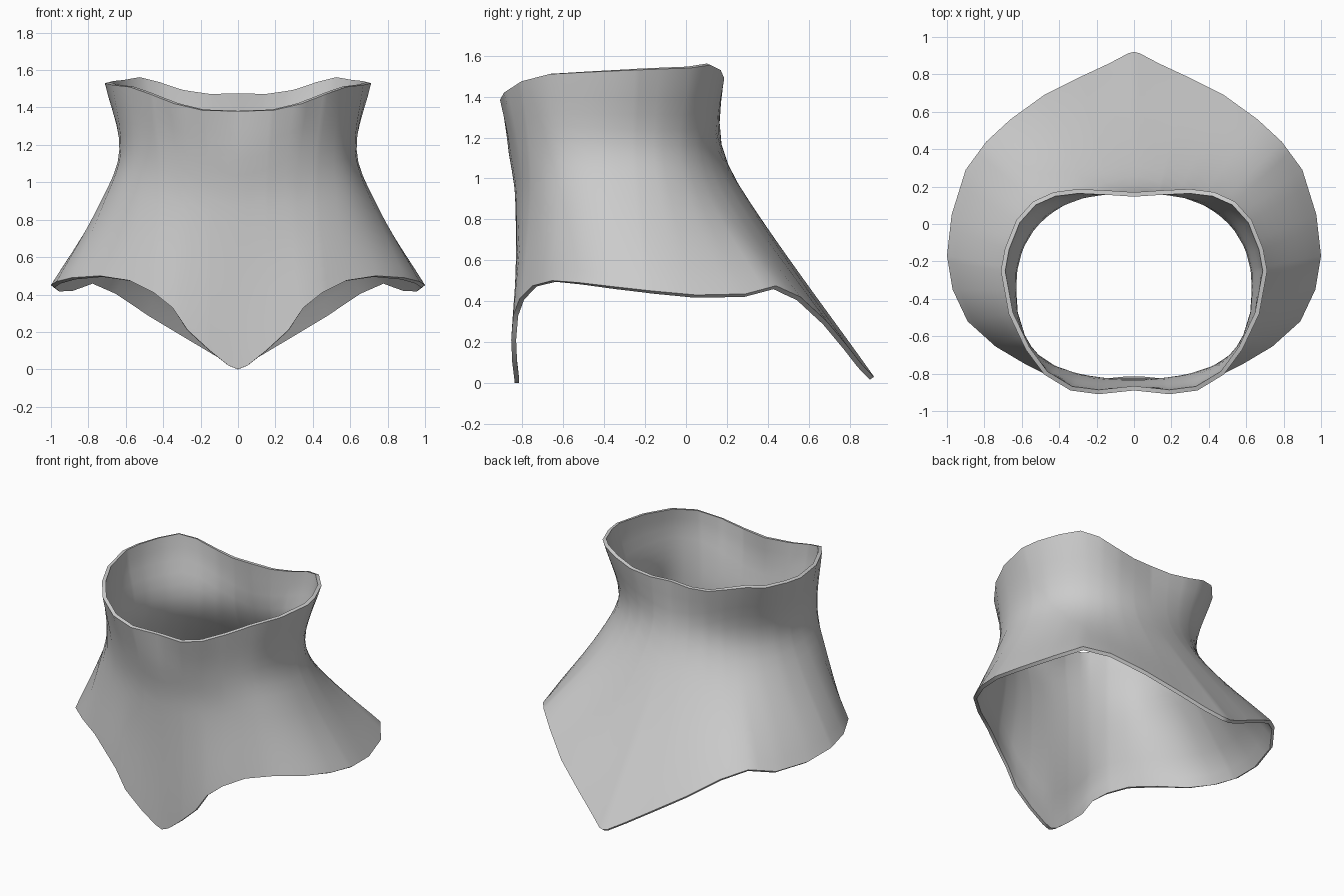
import bpy, bmesh, math
from mathutils import Vector

if "Cube" in bpy.data.objects:
    bpy.data.objects.remove(bpy.data.objects["Cube"])

CENTRE_Y = -0.36   # axis of the neck opening
ROWS = 16

# Right half of each rim, from front centre to back centre
top_rim = [(0, -.89, 1.38), (.19, -.91, 1.385), (.34, -.89, 1.42), (.48, -.805, 1.475),
           (.58, -.67, 1.51), (.67, -.48, 1.52), (.712, -.25, 1.53), (.69, -.13, 1.535),
           (.63, .02, 1.54), (.54, .12, 1.555), (.43, .17, 1.53), (.30, .187, 1.49),
           (.15, .18, 1.47), (0, .17, 1.475)]
hem = [(0, -.84, 0), (.05, -.84, .02), (.15, -.85, .10), (.27, -.855, .21), (.35, -.845, .33),
       (.45, -.815, .41), (.58, -.75, .475), (.74, -.655, .50), (.89, -.52, .49),
       (.97, -.35, .47), (1, -.17, .45), (.975, .05, .43), (.90, .29, .435),
       (.79, .44, .475), (.66, .56, .42), (.48, .69, .30), (.28, .79, .18),
       (.13, .86, .09), (.03, .913, .035), (0, .92, .03)]


def azimuth(p):
    return math.atan2(p[0], CENTRE_Y - p[1])


def on_rim(rim, a):
    """Point of a rim at azimuth a."""
    for p, q in zip(rim, rim[1:]):
        if a <= azimuth(q) + 1e-6:
            t = (a - azimuth(p)) / (azimuth(q) - azimuth(p))
            return Vector(p).lerp(Vector(q), t)
    return Vector(rim[-1])


def on_oval(a, side, front, back, n, z):
    """Point of a squarish oval, deeper at the back than the front."""
    s, c = math.sin(a), math.cos(a)
    depth = front if c > 0 else back
    r = (abs(s / side) ** n + abs(c / depth) ** n) ** (-1 / n)
    return Vector((r * s, CENTRE_Y - r * c, z))


def spline(pts, t):
    """Smooth curve through the points, spaced by their distance."""
    d = [0]
    for p, q in zip(pts, pts[1:]):
        d.append(d[-1] + (q - p).length)
    t *= d[-1]
    i = max(k for k in range(len(pts) - 1) if d[k] <= t + 1e-6)

    def slope(k):
        lo, hi = max(k - 1, 0), min(k + 1, len(pts) - 1)
        return (pts[hi] - pts[lo]) / (d[hi] - d[lo])
    h = d[i + 1] - d[i]
    u = (t - d[i]) / h
    return (pts[i] * (2*u**3 - 3*u**2 + 1) + slope(i) * h * (u**3 - 2*u**2 + u)
            + pts[i + 1] * (3*u**2 - 2*u**3) + slope(i + 1) * h * (u**3 - u**2))


# Columns through the corners of both rims
angles = [azimuth(p) for p in hem]
for p in top_rim:
    if all(abs(azimuth(p) - a) > .03 for a in angles):
        angles.append(azimuth(p))
angles.sort()

# Columns of cloth: collar rim, waist of the neck, shoulder, hem
half = []
for a in angles:
    ctrl = [on_rim(top_rim, a),
            on_oval(a, .635, .512, .535, 2.35, 1.16),
            on_oval(a, .732, .475, .662, 2.2, .90),
            on_rim(hem, a)]
    half.append([spline(ctrl, j / ROWS) for j in range(ROWS + 1)])
mirrored = [[Vector((-v.x, v.y, v.z)) for v in col] for col in half[-2:0:-1]]

bm = bmesh.new()
grid = [[bm.verts.new(v) for v in col] for col in half + mirrored]
for i, col in enumerate(grid):
    nxt = grid[(i + 1) % len(grid)]
    for j in range(ROWS):
        bm.faces.new((col[j], col[j + 1], nxt[j + 1], nxt[j]))
mesh = bpy.data.meshes.new("neck_scarf")
bm.to_mesh(mesh)
bm.free()
scarf = bpy.data.objects.new("neck_scarf", mesh)
bpy.context.collection.objects.link(scarf)

cloth = bpy.data.materials.new("grey cloth")
cloth.diffuse_color = (.6, .6, .6, 1)
cloth.use_nodes = True
cloth.node_tree.nodes["Principled BSDF"].inputs["Base Color"].default_value = cloth.diffuse_color
mesh.materials.append(cloth)

# Thin cloth that thickens to a folded edge at both rims
folds = scarf.vertex_groups.new(name="folds")
for v in range(len(mesh.vertices)):
    from_edge = min(v % (ROWS + 1), ROWS - v % (ROWS + 1))
    folds.add([v], {0: 1, 1: .55}.get(from_edge, .2), 'REPLACE')
solid = scarf.modifiers.new("thickness", 'SOLIDIFY')
solid.thickness = .024
solid.offset = -1
solid.vertex_group = "folds"

bpy.context.view_layer.objects.active = scarf
scarf.select_set(True)
bpy.ops.object.modifier_apply(modifier="thickness")
bpy.ops.object.shade_smooth_by_angle(angle=math.radians(50))
